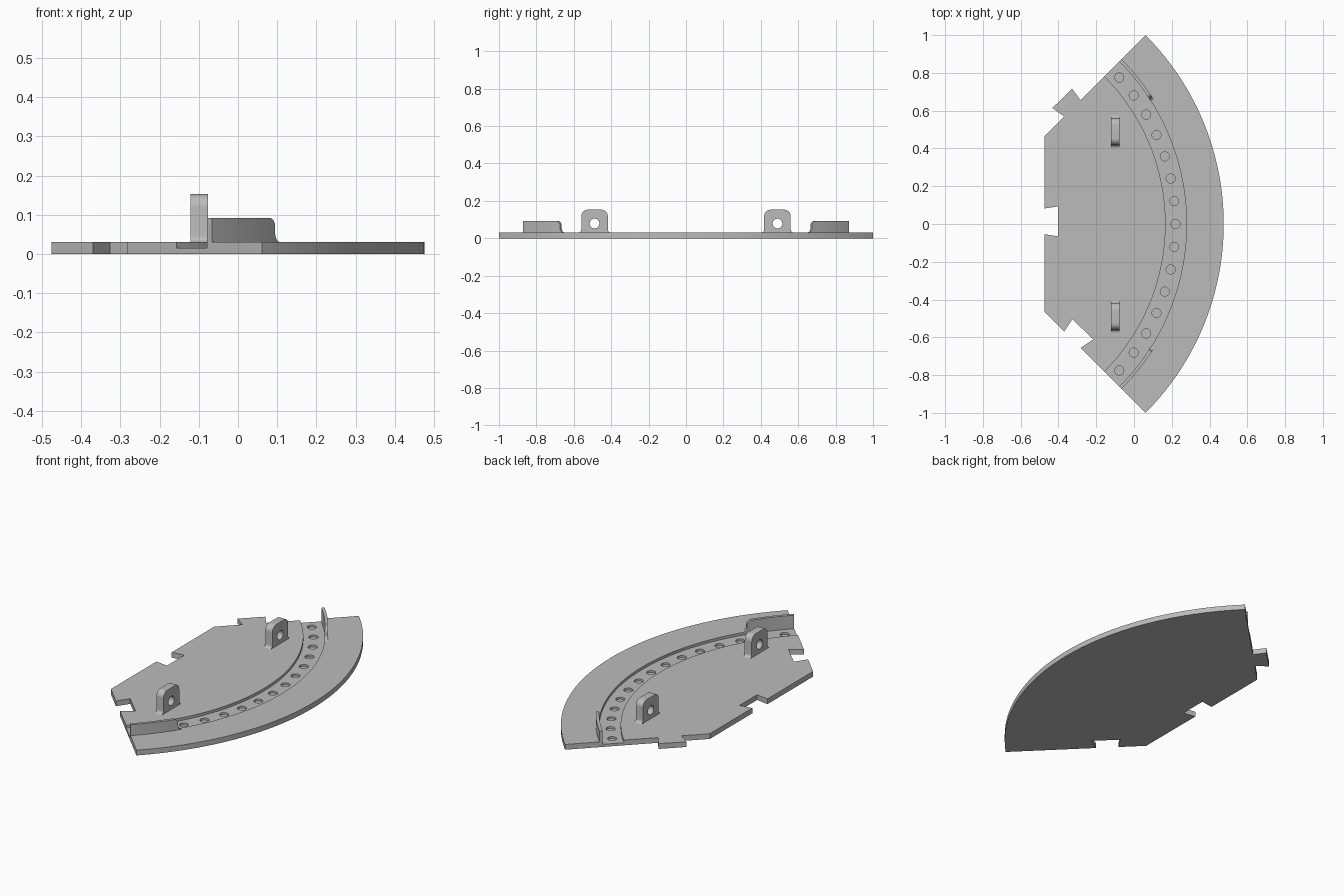
import bpy, bmesh
from math import sin, cos, radians, pi

if "Cube" in bpy.data.objects:
    bpy.data.objects.remove(bpy.data.objects["Cube"], do_unlink=True)

CX = -0.939            # x of the centre shared by all the arcs
R_OUT = 1.414
R_IN, R_WALL, R_WALL_OUT = 1.106, 1.217, 1.234
THICK, FLOOR = 0.03, 0.015

grey = bpy.data.materials.new("light grey")
grey.use_nodes = True
colour = (0.5, 0.5, 0.5, 1)
grey.diffuse_color = colour
grey.node_tree.nodes["Principled BSDF"].inputs["Base Color"].default_value = colour


def arc(cx, cy, r, a0, a1, n):
    angles = [radians(a0 + (a1 - a0) * i / n) for i in range(n + 1)]
    return [(cx + r * cos(a), cy + r * sin(a)) for a in angles]


def finish(bm, name):
    bmesh.ops.recalc_face_normals(bm, faces=bm.faces)
    mesh = bpy.data.meshes.new(name)
    bm.to_mesh(mesh)
    bm.free()
    ob = bpy.data.objects.new(name, mesh)
    bpy.context.collection.objects.link(ob)
    mesh.materials.append(grey)
    return ob


def prism(name, outlines, lo, hi, axis="z"):
    """Extrude closed outlines along z, or along x for outlines in (y, z)."""
    bm = bmesh.new()
    for pts in outlines:
        def ring(w):
            return [bm.verts.new((u, v, w) if axis == "z" else (w, u, v)) for u, v in pts]
        a, b = ring(lo), ring(hi)
        bm.faces.new(a)
        bm.faces.new(b)
        for i in range(len(a)):
            j = (i + 1) % len(a)
            bm.faces.new((a[i], a[j], b[j], b[i]))
    return finish(bm, name)


def cut(target, cutter):
    cutter.hide_render = True
    mod = target.modifiers.new("cut", "BOOLEAN")
    mod.operation, mod.solver, mod.object = "DIFFERENCE", "EXACT", cutter
    bpy.context.view_layer.objects.active = target
    bpy.ops.object.modifier_apply(modifier=mod.name)
    bpy.data.objects.remove(cutter, do_unlink=True)


# Base plate: sector with a dovetail tab, a back notch and a side notch
outline = arc(CX, 0, R_OUT, -45, 45, 72) + [
    (-0.283, 0.656), (-0.328, 0.716), (-0.432, 0.614), (-0.37, 0.569),
    (-0.475, 0.464), (-0.475, 0.082), (-0.402, 0.093), (-0.402, -0.065),
    (-0.475, -0.054), (-0.475, -0.464), (-0.37, -0.569), (-0.326, -0.503),
    (-0.216, -0.612), (-0.283, -0.656)]
plate = prism("base_plate", [outline], 0, THICK)

# Curved channel, running out through both side edges
groove = arc(CX, 0, R_WALL, -48, 48, 96) + arc(CX, 0, R_IN, 48, -48, 96)
cut(plate, prism("channel_cutter", [groove], FLOOR, 0.1))

# Row of blind holes along the channel
r_hole = (R_IN + R_WALL) / 2 - 0.003
holes = [arc(CX + r_hole * cos(radians(a)), r_hole * sin(radians(a)), 0.024, 0, 345, 23)
         for a in range(-42, 43, 6)]
cut(plate, prism("hole_cutter", holes, 0.004, 0.1))


# Guide walls: curved fences whose inner end is rounded and flared
def guide_wall(name, side):
    top = [(45 - 11 * i / 12, 0.092) for i in range(12)]
    deg = 180 / pi / R_WALL
    end = 33.1
    top += [(end + s * deg, z) for s, z in arc(0.024, 0.068, 0.024, 90, 180, 8)]
    top += [(end + s * deg, z) for s, z in arc(-0.024, 0.054, 0.024, 0, -90, 8)]
    bm = bmesh.new()
    cols = []
    for a, z in top:
        c, s = cos(radians(a)), sin(radians(a)) * side
        cols.append([bm.verts.new((CX + r * c, r * s, h)) for r, h in
                     ((R_WALL, 0.028), (R_WALL, z), (R_WALL_OUT, z), (R_WALL_OUT, 0.028))])
    for p, q in zip(cols, cols[1:]):
        for i in range(4):
            j = (i + 1) % 4
            bm.faces.new((p[i], p[j], q[j], q[i]))
    bm.faces.new(cols[0])
    bm.faces.new(cols[-1])
    return finish(bm, name)


# Lugs: upright ears with rounded tops, flared feet and a cross hole
def lug(name, y):
    half = arc(-0.088, 0.047, 0.017, -90, 0, 8) + arc(-0.036, 0.118, 0.035, 180, 90, 10)
    pts = half + [(-u, v) for u, v in reversed(half)]
    ob = prism(name, [[(u + y, v) for u, v in pts]], -0.121, -0.077, "x")
    cut(ob, prism("lug_hole_cutter", [arc(y, 0.079, 0.026, 0, 348.75, 31)], -0.2, 0, "x"))
    return ob


parts = [plate]
for side, word in ((1, "back"), (-1, "front")):
    parts.append(guide_wall(word + "_guide_wall", side))
    parts.append(lug(word + "_lug", 0.489 * side))

bpy.ops.object.select_all(action="DESELECT")
for ob in parts:
    ob.select_set(True)
bpy.context.view_layer.objects.active = plate
bpy.ops.object.shade_smooth_by_angle(angle=radians(30))
